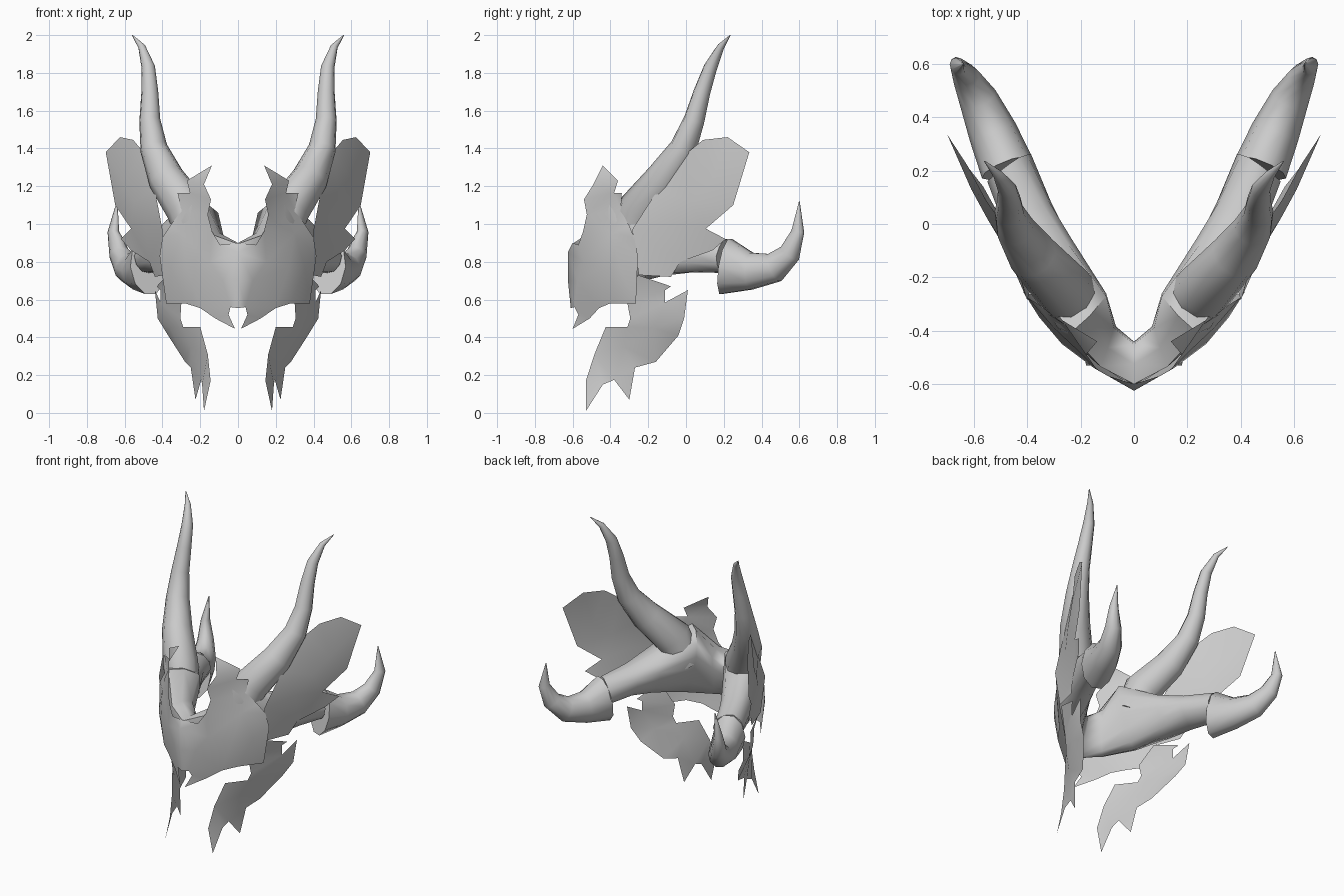
import bpy, math
from mathutils import Vector
from mathutils.geometry import delaunay_2d_cdt

if "Cube" in bpy.data.objects:
    bpy.data.objects.remove(bpy.data.objects["Cube"])

grey = bpy.data.materials.new("bone grey")
grey.diffuse_color = (0.6, 0.6, 0.6, 1)
grey.use_nodes = True
grey.node_tree.nodes["Principled BSDF"].inputs["Base Color"].default_value = grey.diffuse_color


def finish(name, verts, faces, angle=60):
    """Make a smooth-shaded object mirrored across x."""
    me = bpy.data.meshes.new(name)
    me.from_pydata([tuple(v) for v in verts], [], faces)
    me.materials.append(grey)
    ob = bpy.data.objects.new(name, me)
    bpy.context.collection.objects.link(ob)
    bpy.ops.object.select_all(action='DESELECT')
    bpy.context.view_layer.objects.active = ob
    ob.select_set(True)
    bpy.ops.object.mode_set(mode='EDIT')
    bpy.ops.mesh.select_all(action='SELECT')
    bpy.ops.mesh.normals_make_consistent(inside=False)
    bpy.ops.object.mode_set(mode='OBJECT')
    bpy.ops.object.shade_smooth_by_angle(angle=math.radians(angle))
    m = ob.modifiers.new("mirror", 'MIRROR')
    m.use_clip = True
    m.merge_threshold = 0.002
    return ob


def plate(name, outline, inner, axis):
    """Thin sheet: outline and inner points triangulated across one axis and z."""
    pts = outline + inner
    n = len(outline)
    flat = [Vector((p[axis], p[2])) for p in pts]
    edges = [(i, (i + 1) % n) for i in range(n)]
    _, _, faces, orig, _, _ = delaunay_2d_cdt(flat, edges, [], 1, 1e-5)
    verts = [pts[o[0]] if o else (0, 0, 0) for o in orig]
    return finish(name, verts, [list(f) for f in faces])


def rounded(ring):
    """Closed ring with a smooth extra point between each pair of points."""
    p, n, out = [Vector(v) for v in ring], len(ring), []
    for i in range(n):
        a, b, c, d = p[i - 1], p[i], p[(i + 1) % n], p[(i + 2) % n]
        out += [b, (b + c) * 0.5625 - (a + d) * 0.0625]
    return out


def loft(name, rings, cap_start=False, cap_end=True):
    n = len(rings[0])
    verts = [p for r in rings for p in r]
    faces = [(k * n + i, k * n + (i + 1) % n, (k + 1) * n + (i + 1) % n, (k + 1) * n + i)
             for k in range(len(rings) - 1) for i in range(n)]
    if cap_start:
        faces.append(tuple(range(n)))
    if cap_end:
        faces.append(tuple(range(len(verts) - n, len(verts))))
    return finish(name, verts, faces)


def horn(name, path, sides=10):
    """Tapered tube along (x, y, z, radius, width ratio) points, ending in a point."""
    c = [Vector(p[:3]) for p in path]
    side = Vector((0.87, -0.49, 0))
    rings = []
    for i, p in enumerate(path):
        t = (c[min(i + 1, len(c) - 1)] - c[max(i - 1, 0)]).normalized()
        u = (side - t * side.dot(t)).normalized()
        w = t.cross(u)
        r = max(p[3], 0.002)
        rings.append([c[i] + r * (u * math.cos(a) * p[4] + w * math.sin(a))
                      for a in (2 * math.pi * k / sides for k in range(sides))])
    return loft(name, rings, cap_start=True)


# Face plate with brow spike and nose ridge
plate("face_plate", [
    (0, -.6, .9), (.095, -.57, .89), (.137, -.545, .96), (.16, -.525, 1.05),
    (.143, -.54, 1.13), (.18, -.49, 1.21), (.138, -.44, 1.31), (.27, -.36, 1.23),
    (.255, -.38, 1.165), (.32, -.34, 1.165), (.3, -.345, 1.07), (.36, -.3, .99),
    (.4, -.275, .93), (.415, -.255, .83), (.38, -.265, .58), (.28, -.4, .58), (.2, -.46, .555),
    (.12, -.51, .5), (.016, -.6, .445), (.05, -.57, .52), (.04, -.59, .56), (0, -.61, .555)],
    [(0, -.625, .85), (0, -.625, .7), (.08, -.575, .7), (.15, -.54, .8),
     (.27, -.45, .77), (.355, -.35, .77), (.3, -.39, .95), (.21, -.475, 1.0)], 0)

# Swept wing panel beside each horn
plate("wing_panel", [
    (.4, -.285, .97), (.44, -.15, 1.18), (.5, .01, 1.38), (.555, .09, 1.445),
    (.625, .22, 1.46), (.7, .335, 1.38), (.65, .25, 1.1), (.566, .105, .975),
    (.62, .21, .92), (.565, .14, .86), (.47, -.03, .8), (.44, -.08, .72), (.39, -.25, .73)],
    [(.49, -.08, 1.0), (.61, .13, 1.22), (.55, .02, 1.12)], 1)

# Cheek guard with ragged lower points
plate("cheek_guard", [
    (.44, .01, .65), (.425, -.01, .5), (.37, -.04, .41), (.28, -.16, .27),
    (.25, -.27, .24), (.225, -.3, .07), (.195, -.38, .175), (.19, -.44, .15),
    (.18, -.53, .01), (.145, -.53, .17), (.16, -.485, .31), (.2, -.425, .455),
    (.29, -.31, .455), (.305, -.295, .5), (.3, -.31, .58), (.375, -.255, .73),
    (.43, -.08, .67), (.41, -.11, .65), (.41, -.11, .585)],
    [(.36, -.17, .45), (.25, -.33, .35)], 1)

# Skull band running from the nose back to the side horns
loft("skull_band", [rounded(r) for r in [
    [(0, -.45, .88), (0, -.6, .895), (0, -.6, .8), (0, -.58, .65), (0, -.53, .64), (0, -.46, .78)],
    [(.075, -.39, .93), (.125, -.535, .94), (.15, -.49, .8), (.15, -.48, .66), (.1, -.43, .66), (.07, -.4, .78)],
    [(.105, -.27, 1.06), (.24, -.41, 1.11), (.32, -.34, .9), (.3, -.34, .7), (.21, -.28, .7), (.13, -.27, .88)],
    [(.25, -.07, .96), (.38, -.18, 1.02), (.42, -.15, .88), (.4, -.15, .735), (.3, -.08, .75), (.24, -.06, .86)],
    [(.34, .07, .925), (.44, .02, .95), (.49, .0, .86), (.45, .02, .745), (.36, .07, .77), (.31, .08, .85)],
    [(.43, .25, .9), (.5, .2, .915), (.55, .16, .83), (.51, .18, .75), (.43, .23, .75), (.385, .26, .82)]]])

# Tall upright horn with a broad root
horn("main_horn", [
    (.21, -.29, .9, .1, 1), (.268, -.238, 1.08, .122, .9), (.38, -.115, 1.24, .1, .95),
    (.446, -.015, 1.4, .073, 1), (.467, .043, 1.55, .056, 1), (.467, .085, 1.7, .045, 1),
    (.475, .13, 1.83, .036, 1), (.51, .185, 1.94, .019, 1), (.56, .235, 2.0, 0, 1)])

# Hooked side horn with a lower barb where it leaves the band
horn("side_horn", [
    (.475, .21, .775, .155, .66), (.53, .345, .75, .102, .9), (.585, .47, .77, .081, .9),
    (.63, .55, .845, .06, .86), (.66, .592, .96, .036, .8), (.64, .6, 1.12, 0, 1)])
